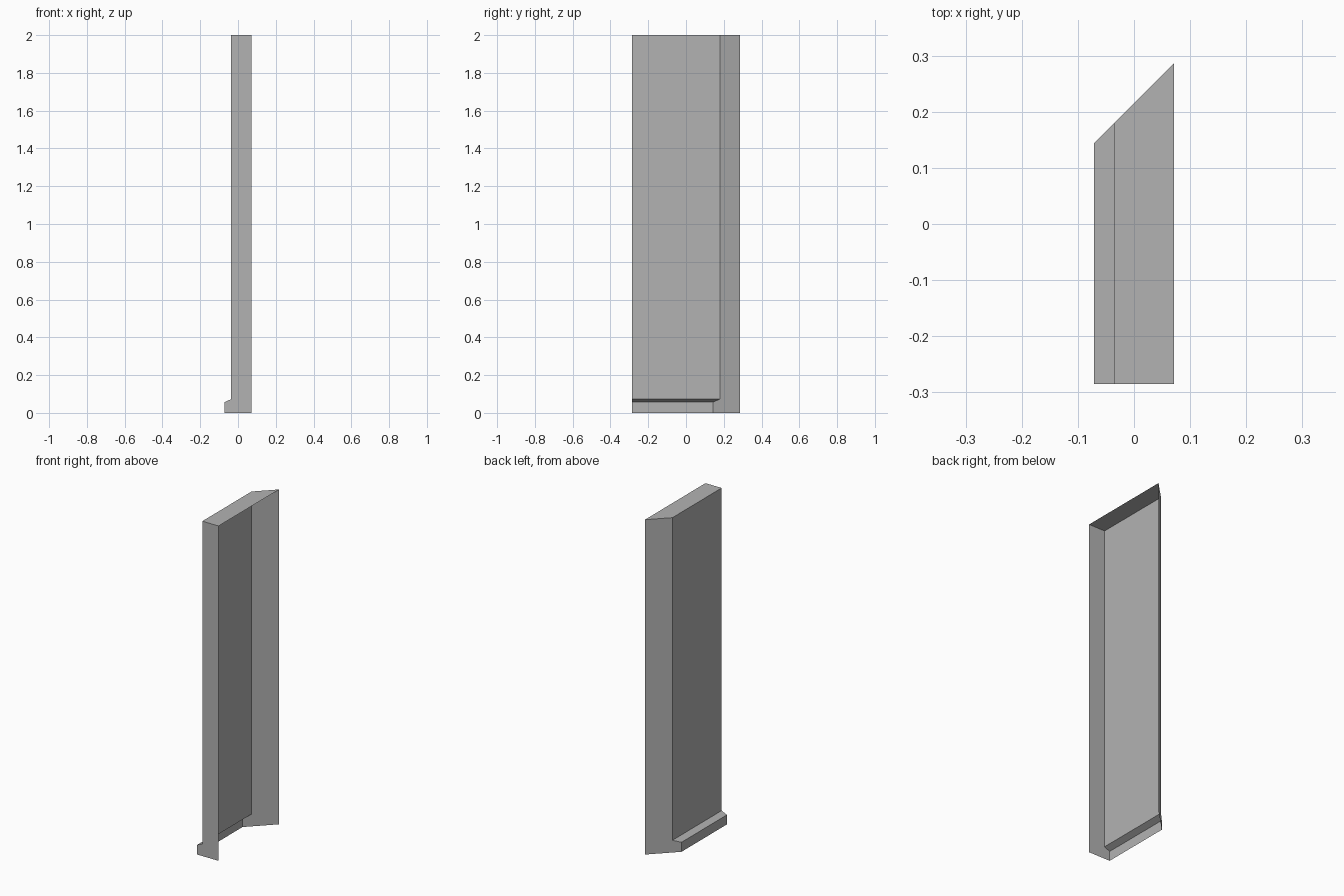
import bpy
import bmesh

cube = bpy.data.objects.get("Cube")
if cube:
    bpy.data.objects.remove(cube, do_unlink=True)

# One plain grey for the whole part
grey = bpy.data.materials.new("plain_grey")
grey.use_nodes = True
colour = (0.45, 0.45, 0.45, 1.0)
grey.diffuse_color = colour
grey.node_tree.nodes["Principled BSDF"].inputs["Base Color"].default_value = colour

FRONT = -0.285
MITRE = 0.215   # back end follows y = x + MITRE

# Wall profile (x, z) with a skirting step; the inner side and underside stay open
profile = [(-0.071, 0), (-0.071, 0.057), (-0.036, 0.073),
           (-0.036, 2), (0.071, 2), (0.071, 0)]

bm = bmesh.new()
front = [bm.verts.new((x, FRONT, z)) for x, z in profile]
back = [bm.verts.new((x, x + MITRE, z)) for x, z in profile]

# Square front end and mitred back end
bm.faces.new(front[::-1])
bm.faces.new(back)

# Skirting face, bevel, wall face and top
for i in range(4):
    bm.faces.new((front[i], front[i + 1], back[i + 1], back[i]))

bm.normal_update()
mesh = bpy.data.meshes.new("wall_panel")
bm.to_mesh(mesh)
bm.free()
mesh.materials.append(grey)
wall = bpy.data.objects.new("wall_panel_with_skirting", mesh)
bpy.context.collection.objects.link(wall)
